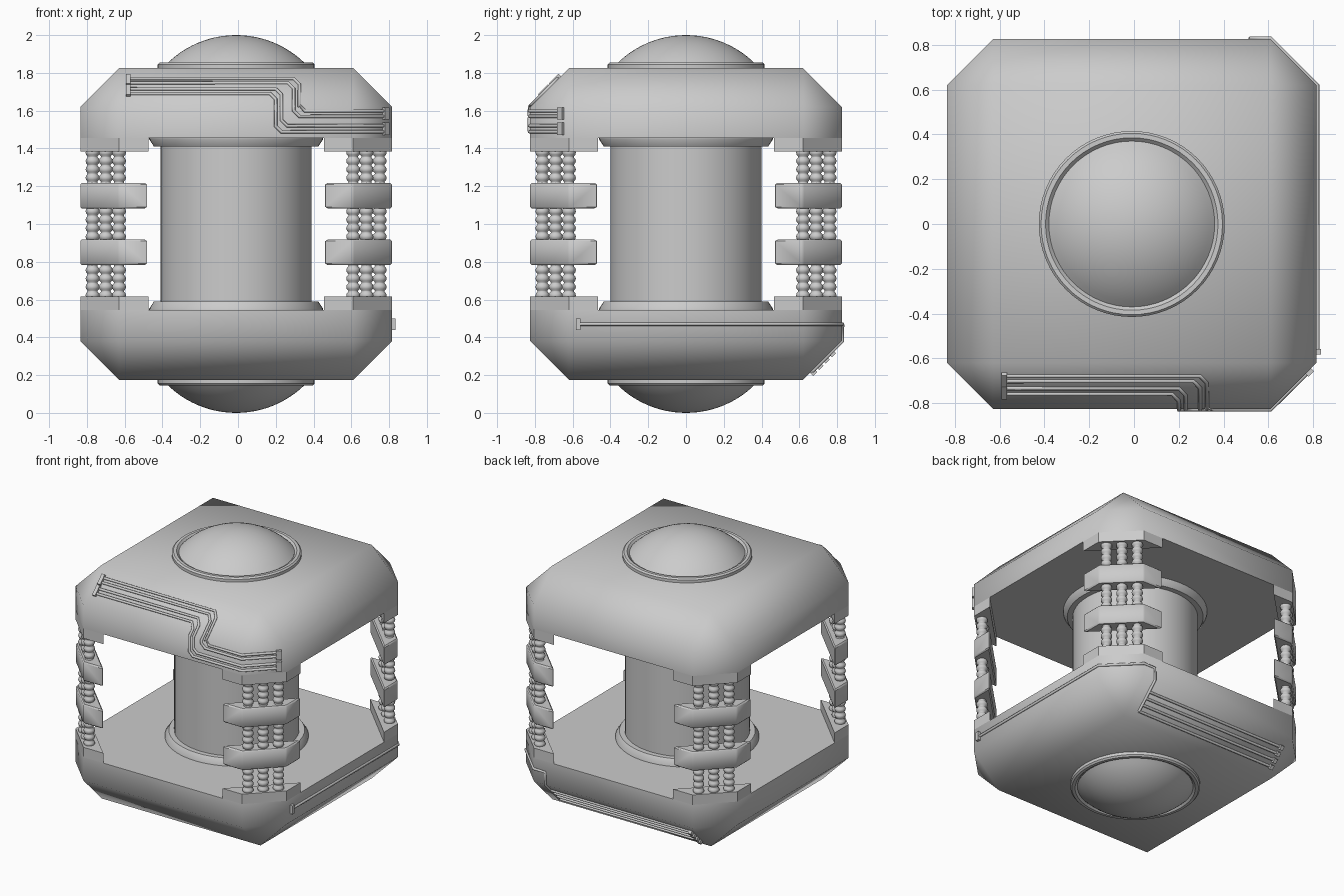
import bpy, bmesh, math
from mathutils import Vector

if "Cube" in bpy.data.objects:
    bpy.data.objects.remove(bpy.data.objects["Cube"])

CENTRE = Vector((-0.01, 0, 1.0))   # all parts are modelled around the body centre
H, K = 0.825, 1.445                # half size, and chamfer limit (|a| + |b| <= K)
FLAT = K - H


def add(name, bm, angle=35):
    bmesh.ops.recalc_face_normals(bm, faces=bm.faces)
    me = bpy.data.meshes.new(name)
    bm.to_mesh(me)
    bm.free()
    ob = bpy.data.objects.new(name, me)
    ob.location = CENTRE
    bpy.context.collection.objects.link(ob)
    bpy.ops.object.select_all(action='DESELECT')
    ob.select_set(True)
    bpy.context.view_layer.objects.active = ob
    bpy.ops.object.shade_smooth_by_angle(angle=math.radians(angle))
    return ob


def lathe(name, profile, steps=64, at=(0, 0), bm=None):
    own = bm is None
    bm = bm or bmesh.new()
    vs = [bm.verts.new((r + at[0], at[1], z)) for r, z in profile]
    es = [bm.edges.new(p) for p in zip(vs, vs[1:])]
    old = set(bm.verts) - set(vs)
    bmesh.ops.spin(bm, geom=vs + es, cent=(*at, 0), axis=(0, 0, 1),
                   angle=2 * math.pi, steps=steps, use_duplicate=False)
    bmesh.ops.remove_doubles(bm, verts=[v for v in bm.verts if v not in old], dist=1e-5)
    return add(name, bm) if own else None


def corner_block(bm, sx, sy, z0, z1, bevel=0):
    # trapezoid plan that fills one chamfered corner
    plan = [(0.465, H), (FLAT, H), (H, FLAT), (H, 0.465)]
    bottom = [bm.verts.new((x * sx, y * sy, z0)) for x, y in plan]
    top = [bm.verts.new((x * sx, y * sy, z1)) for x, y in plan]
    faces = [bm.faces.new(bottom), bm.faces.new(top)]
    for i in range(4):
        j = (i + 1) % 4
        faces.append(bm.faces.new((bottom[i], bottom[j], top[j], top[i])))
    if bevel:
        bmesh.ops.recalc_face_normals(bm, faces=faces)
        edges = list({e for f in faces for e in f.edges})
        bmesh.ops.bevel(bm, geom=edges, offset=bevel, segments=1, affect='EDGES')


# upper and lower caps: chamfered cube sliced above and below the opening
for name, s in (("upper", 1), ("lower", -1)):
    bm = bmesh.new()
    bmesh.ops.create_cube(bm, size=2 * H)
    bmesh.ops.bevel(bm, geom=bm.edges[:], offset=H - FLAT, segments=1, affect='EDGES')
    cut = bmesh.ops.bisect_plane(bm, geom=bm.verts[:] + bm.edges[:] + bm.faces[:],
                                 plane_co=(0, 0, 0.455 * s), plane_no=(0, 0, -s),
                                 clear_outer=True)
    bmesh.ops.contextual_create(bm, geom=[e for e in cut['geom_cut']
                                          if isinstance(e, bmesh.types.BMEdge)])
    add(name + "_cap", bm, 60)

    # corner lugs that drop from the cap to the posts
    bm = bmesh.new()
    for sx in (-1, 1):
        for sy in (-1, 1):
            corner_block(bm, sx, sy, 0.385 * s, 0.455 * s)
    add(name + "_corner_lugs", bm)

    # rim ring and dome
    lathe(name + "_rim", [(0, .81 * s), (.415, .81 * s), (.415, .845 * s), (.405, .855 * s),
                          (.385, .855 * s), (.37, .84 * s), (0, .84 * s)])
    R = 0.52
    top_angle = math.asin(0.37 / R)
    lathe(name + "_dome", [(R * math.sin(top_angle * i / 12),
                            s * (1 - R + R * math.cos(top_angle * i / 12)))
                           for i in range(13)])
    # flange around the core
    lathe(name + "_flange", [(0, .46 * s), (.46, .46 * s), (.46, .448 * s),
                             (.435, .41 * s), (0, .41 * s)])

# central core
lathe("core", [(0, -.43), (.4, -.43), (.4, .43), (0, .43)])

# corner brackets and beaded posts
brackets, posts = bmesh.new(), bmesh.new()
BEADS, RANGE = 18, 0.40
step = 2 * RANGE / BEADS
profile = [(0, -RANGE)]
for b in range(BEADS):
    for t, r in ((0.06, .026), (0.25, .034), (0.5, .037), (0.75, .034), (0.94, .026)):
        profile.append((r, -RANGE + (b + t) * step))
profile.append((0, RANGE))
for sx in (-1, 1):
    for sy in (-1, 1):
        for z in (-0.15, 0.15):
            corner_block(brackets, sx, sy, z - 0.067, z + 0.067, 0.008)
        for d in (-0.07, 0, 0.07):
            lathe("", profile, 12, (sx * (0.69 + d), sy * (0.69 - d)), posts)
add("corner_brackets", brackets)
add("beaded_posts", posts, 70)


def on_face(side, x, z):
    # point on the front (-1) or back (+1) surface, following its chamfers
    return Vector((x, side * (0.004 + min(H, K - abs(z), K - abs(x))), z))


def pipe(name, pts, r=0.009):
    cu = bpy.data.curves.new(name, 'CURVE')
    cu.dimensions = '3D'
    cu.bevel_depth, cu.bevel_resolution, cu.use_fill_caps = r, 2, True
    sp = cu.splines.new('POLY')
    sp.points.add(len(pts) - 1)
    for p, co in zip(sp.points, pts):
        p.co = (*co, 1)
    ob = bpy.data.objects.new(name, cu)
    ob.location = CENTRE
    bpy.context.collection.objects.link(ob)


def nub(bm, at, along, up, size=(0.024, 0.034, 0.045)):
    # small end clamp aligned with its pipe
    a, u = Vector(along).normalized(), Vector(up).normalized()
    n = a.cross(u)
    vs = bmesh.ops.create_cube(bm, size=1)['verts']
    for v in vs:
        v.co = Vector(at) + a * v.co.x * size[0] + n * v.co.y * size[1] + u * v.co.z * size[2]


nubs = bmesh.new()
# front pipes: along the top chamfer, down a jog, and round the right corner
for i, (zt, xv, zb) in enumerate(((.77, .335, .598), (.747, .305, .57),
                                  (.715, .24, .52), (.69, .21, .488))):
    c = 0.03
    xz = [(-.57, zt), (xv - c, zt), (xv, zt - c), (xv, FLAT), (xv, zb + c),
          (xv + c, zb), (FLAT, zb), (.79, zb)]
    pipe(f"front_pipe_{i + 1}", [on_face(-1, x, z) for x, z in xz])
    nub(nubs, on_face(-1, -.57, zt), (1, 0, 0), (0, 1, 1), (.024, .03, .04))
    nub(nubs, on_face(-1, .79, zb), (1, 1, 0), (0, 0, 1), (.035, .03, .036))

# lower pipe: along the right side, round the back corner, then down the back
s = H + 0.004
pipe("side_pipe", [(s, -.57, -.53), (s, FLAT, -.53), (FLAT, s, -.53), (.53, s, -.53)]
     + [on_face(1, .53, z) for z in (-FLAT, -.78)])
nub(nubs, (s, -.57, -.53), (0, 1, 0), (0, 0, 1), (.024, .03, .06))
# back pipes on the lower chamfer
for i, z in enumerate((-.68, -.713, -.747, -.78)):
    pipe(f"back_pipe_{i + 1}", [on_face(1, .53, z), on_face(1, -.57, z)])
    nub(nubs, on_face(1, -.57, z), (1, 0, 0), (0, 1, -1), (.024, .03, .04))
add("pipe_clamps", nubs)
